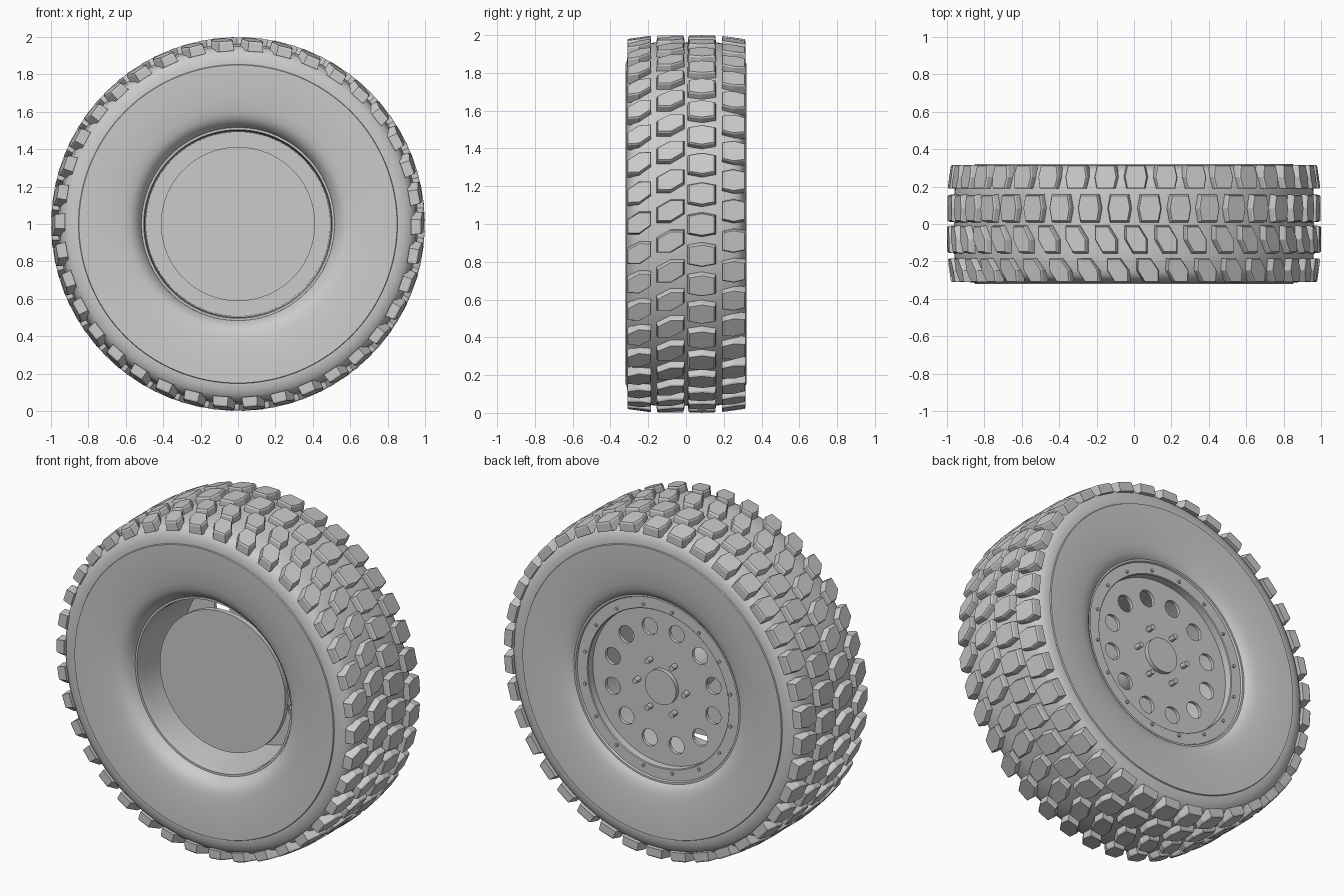
import bpy
import bmesh
import math
from mathutils import Vector

cube = bpy.data.objects.get("Cube")
if cube:
    bpy.data.objects.remove(cube, do_unlink=True)

grey = bpy.data.materials.new("plain_grey")
grey.use_nodes = True
COLOUR = (0.6, 0.6, 0.6, 1)
grey.diffuse_color = COLOUR
grey.node_tree.nodes["Principled BSDF"].inputs["Base Color"].default_value = COLOUR
HUB = Vector((0, 0, 1))


def finish(name, bm, angle=None):
    """Turn a bmesh into a named grey object on the wheel axis."""
    bmesh.ops.recalc_face_normals(bm, faces=bm.faces)
    mesh = bpy.data.meshes.new(name)
    bm.to_mesh(mesh)
    bm.free()
    mesh.materials.append(grey)
    obj = bpy.data.objects.new(name, mesh)
    bpy.context.collection.objects.link(obj)
    obj.location = HUB
    if angle:
        bpy.ops.object.select_all(action="DESELECT")
        obj.select_set(True)
        bpy.context.view_layer.objects.active = obj
        bpy.ops.object.shade_smooth_by_angle(angle=math.radians(angle))
    return obj


def polar(angle, radius, y):
    return Vector((radius * math.sin(angle), y, radius * math.cos(angle)))


def lathe(name, profile, steps=128, angle=30):
    """Revolve a closed (y, radius) loop about the wheel axis."""
    bm = bmesh.new()
    rings = [[bm.verts.new(polar(math.tau * i / steps, r, y)) for y, r in profile]
             for i in range(steps)]
    count = len(profile)
    for i in range(steps):
        a, b = rings[i], rings[(i + 1) % steps]
        for j in range(count):
            k = (j + 1) % count
            bm.faces.new((a[j], a[k], b[k], b[j]))
    return finish(name, bm, angle)


def pegs(name, count, ring, radius, y0, y1, phase=0, sides=12):
    """Cylinders along the axis, spaced evenly on a ring."""
    bm = bmesh.new()
    for i in range(count):
        centre = polar(phase + math.tau * i / count, ring, 0)
        ends = [[bm.verts.new(centre + polar(math.tau * s / sides, radius, y))
                 for s in range(sides)] for y in (y0, y1)]
        for end in ends:
            bm.faces.new(end)
        for s in range(sides):
            t = (s + 1) % sides
            bm.faces.new((ends[0][s], ends[0][t], ends[1][t], ends[1][s]))
    return finish(name, bm, 30)


# Tyre carcass: half profile from bead to crown, mirrored
half = [(0.2, 0.508), (0.225, 0.515), (0.262, 0.535), (0.283, 0.558), (0.295, 0.582),
        (0.303, 0.62), (0.311, 0.68), (0.316, 0.74), (0.319, 0.8), (0.32, 0.85),
        (0.314, 0.853), (0.314, 0.86), (0.31, 0.885), (0.3, 0.915), (0.28, 0.938),
        (0.25, 0.952), (0.15, 0.962)]
lathe("tyre_carcass", half + [(-y, r) for y, r in reversed(half)], angle=35)

# Tread blocks: outlines as (along the tread, across the tread)
skewed = [(-0.055, 0.066), (0.015, 0.066), (0.058, 0), (0.058, -0.066),
          (-0.015, -0.066), (-0.055, 0)]
hexagon = [(-0.047, 0.066), (0.047, 0.066), (0.06, 0), (0.047, -0.066),
           (-0.047, -0.066), (-0.06, 0)]
BLOCKS = 38


def tread_row(name, outline, y_mid, width, phase, shoulder):
    bm = bmesh.new()
    for i in range(BLOCKS):
        a = phase + math.tau * i / BLOCKS
        out, along = polar(a, 1, 0), polar(a + math.pi / 2, 1, 0)
        layers = []
        for base, drop, grow in ((0.925 if shoulder else 0.95, 0, 1.1),
                                 (0.99, 1, 1.03), (0.998, 1, 0.94)):
            layer = []
            for u, v in outline:
                y = y_mid + v * width * (grow if not shoulder else min(grow, 1.0))
                fall = max(0, abs(y) - 0.17) * 0.14 * drop if shoulder else 0
                layer.append(bm.verts.new(out * (base - fall) + along * u * grow
                                          + Vector((0, y, 0))))
            layers.append(layer)
        bm.faces.new(layers[0])
        bm.faces.new(layers[-1])
        n = len(outline)
        for low, high in zip(layers, layers[1:]):
            for j in range(n):
                k = (j + 1) % n
                bm.faces.new((low[j], low[k], high[k], high[j]))
    finish(name, bm)


tread_row("tread_front_shoulder", skewed, -0.248, 0.95, math.radians(4.3), True)
tread_row("tread_front_centre", skewed, -0.082, 1.05, math.radians(0.6), False)
tread_row("tread_back_centre", hexagon, 0.084, 1.05, math.radians(4.9), False)
tread_row("tread_back_shoulder", hexagon, 0.252, 0.95, math.radians(0.6), True)

# Rim barrel and the clamp ring on the outer side
lathe("rim_barrel", [(-0.2, 0.522), (-0.228, 0.516), (-0.228, 0.504), (-0.19, 0.498),
                     (0.21, 0.492), (0.21, 0.52)])
lathe("clamp_ring", [(0.195, 0.462), (0.258, 0.462), (0.262, 0.466), (0.262, 0.53),
                     (0.272, 0.535), (0.272, 0.556), (0.26, 0.566), (0.2, 0.54)])
pegs("clamp_bolts", 16, 0.487, 0.009, 0.255, 0.272, math.pi / 16, 8)


# Wheel face: flat disc with a ring of round holes
def circle_spline(curve, x, y, radius, steps):
    spline = curve.splines.new("POLY")
    spline.points.add(steps - 1)
    spline.use_cyclic_u = True
    for i, point in enumerate(spline.points):
        a = math.tau * i / steps
        point.co = (x + radius * math.cos(a), y + radius * math.sin(a), 0, 1)


curve = bpy.data.curves.new("wheel_face", "CURVE")
curve.dimensions = "2D"
curve.fill_mode = "BOTH"
curve.extrude = 0.01
circle_spline(curve, 0, 0, 0.494, 96)
for i in range(12):
    a = math.tau * (i + 0.5) / 12
    circle_spline(curve, 0.342 * math.cos(a), 0.342 * math.sin(a), 0.05, 24)
face = bpy.data.objects.new("wheel_face", curve)
bpy.context.collection.objects.link(face)
face.location = HUB + Vector((0, 0.205, 0))
face.rotation_euler.x = math.pi / 2
bpy.ops.object.select_all(action="DESELECT")
face.select_set(True)
bpy.context.view_layer.objects.active = face
bpy.ops.object.convert(target="MESH")
face = bpy.context.view_layer.objects.active
face.data.materials.clear()
face.data.materials.append(grey)

# Hub cap, wheel studs, inner brake disc and axle
pegs("hub_cap", 1, 0, 0.102, 0.2, 0.24, 0, 48)
pegs("wheel_studs", 6, 0.16, 0.016, 0.2, 0.255, math.radians(30), 12)
pegs("brake_disc", 1, 0, 0.412, -0.145, -0.115, 0, 96)
pegs("axle", 1, 0, 0.12, -0.13, 0.2, 0, 32)
